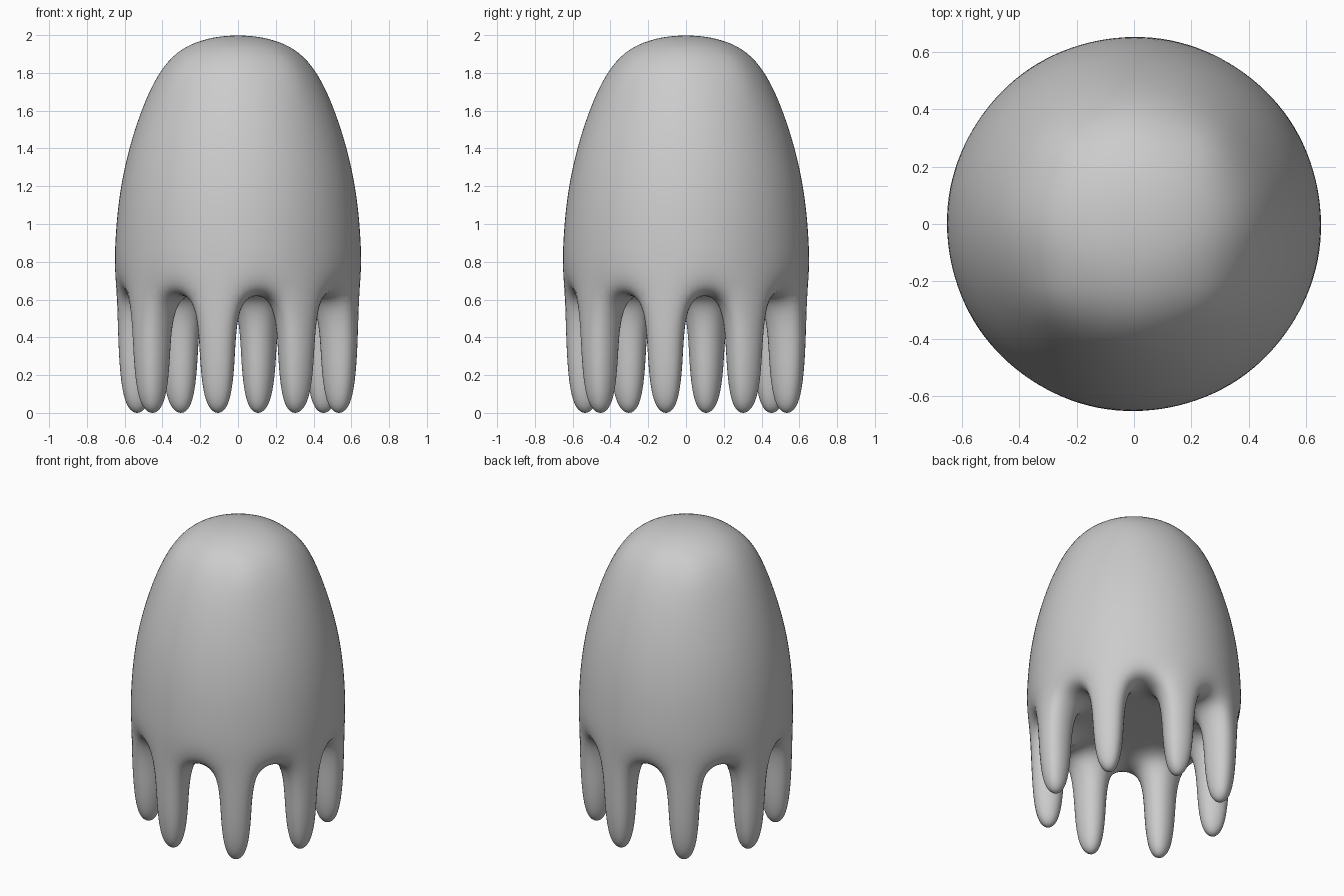
import bpy, bmesh
from math import atan2, cos, sin, pi, degrees

if "Cube" in bpy.data.objects:
    bpy.data.objects.remove(bpy.data.objects["Cube"])

bm = bmesh.new()

# Dome cap: a 4x4 quad grid bent into concentric rings of 8 and 16 points
cap = {0: (0.0, 2.02), 1: (0.24, 1.98), 2: (0.44, 1.85)}
bmesh.ops.create_grid(bm, x_segments=4, y_segments=4, size=1)
for v in bm.verts:
    x, y = v.co.x, v.co.y
    m = max(abs(x), abs(y))
    r, z = cap[round(m * 2)]
    if m < 1e-4:
        a = 0
    elif abs(x) >= abs(y):
        a = y / x * pi / 4 + (pi if x < 0 else 0)
    else:
        a = pi / 2 - x / y * pi / 4 + (pi if y < 0 else 0)
    v.co = (r * cos(a), r * sin(a), z)


def add_ring(edges, r, z):
    """Extrude the open rim to a new ring of radius r at height z."""
    geom = bmesh.ops.extrude_edge_only(bm, edges=edges)["geom"]
    for v in geom:
        if isinstance(v, bmesh.types.BMVert):
            a = atan2(v.co.y, v.co.x)
            v.co = (r * cos(a), r * sin(a), z)
    return [e for e in geom if isinstance(e, bmesh.types.BMEdge) and e.is_boundary]


# Body sides, then the underside
rim = [e for e in bm.edges if e.is_boundary]
for r, z in [(0.63, 1.32), (0.672, 0.90), (0.67, 0.63)]:
    rim = add_ring(rim, r, z)
before = set(bm.faces)
rim = add_ring(rim, 0.44, 0.63)
under = [f for f in bm.faces if f not in before]
rim = add_ring(rim, 0.22, 0.65)
bmesh.ops.contextual_create(bm, geom=rim)
bmesh.ops.recalc_face_normals(bm, faces=bm.faces[:])

# Eight tapering tentacles from every second underside face
legs = []
for f in under:
    c = f.calc_center_median()
    if round((degrees(atan2(c.y, c.x)) + 11.25) / 22.5) % 2 == 0:
        legs.append(f)
for z, s in [(0.25, 0.95), (-0.022, 0.6)]:
    legs = bmesh.ops.extrude_discrete_faces(bm, faces=legs)["faces"]
    for f in legs:
        c = f.calc_center_median()
        for v in f.verts:
            v.co = c + (v.co - c) * s
            v.co.z = z

bmesh.ops.recalc_face_normals(bm, faces=bm.faces[:])
for f in bm.faces:
    f.smooth = True
mesh = bpy.data.meshes.new("tentacled_body")
bm.to_mesh(mesh)
bm.free()
body = bpy.data.objects.new("tentacled_body", mesh)
bpy.context.collection.objects.link(body)
sub = body.modifiers.new("smooth", 'SUBSURF')
sub.levels = sub.render_levels = 3
